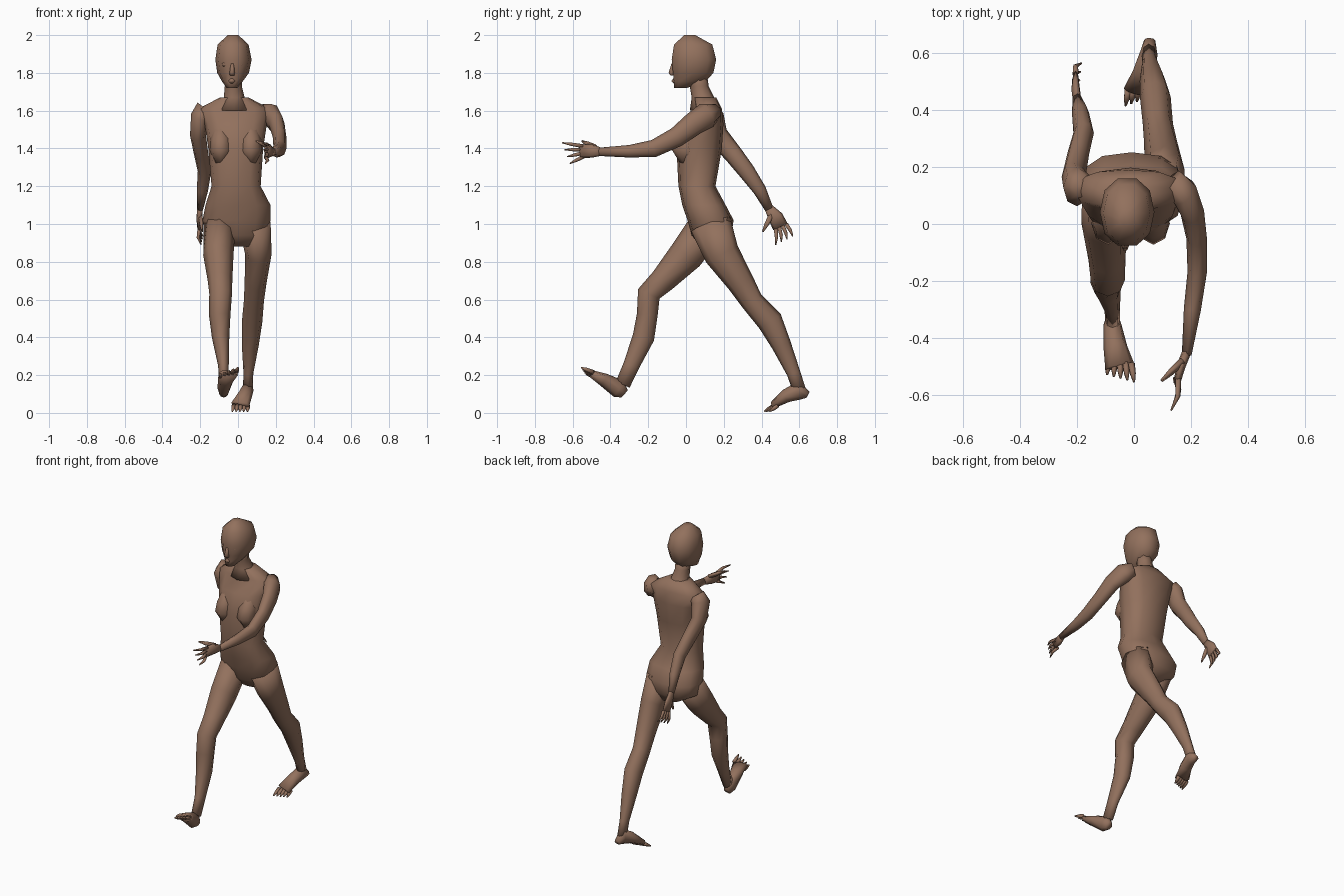
import bpy, bmesh
from math import sin, cos, pi, copysign
from mathutils import Vector

skin = bpy.data.materials.new("skin")
skin.diffuse_color = (0.29, 0.165, 0.11, 1)


def loft(name, rings, n=8, power=1.0, upright=False):
    """Skin rings of (x, y, z, half width, half depth) along their path."""
    bm = bmesh.new()
    pts = [Vector(r[:3]) for r in rings]
    loops = []
    for i, r in enumerate(rings):
        t = (pts[min(i + 1, len(pts) - 1)] - pts[max(i - 1, 0)]).normalized()
        if upright:
            t = Vector((0, 0, 1))
        u = Vector((1, 0, 0))
        u = (u - t * u.dot(t)).normalized()
        v = t.cross(u)
        loop = []
        for k in range(n):
            c, s = cos(2 * pi * k / n), sin(2 * pi * k / n)
            c, s = copysign(abs(c) ** power, c), copysign(abs(s) ** power, s)
            loop.append(bm.verts.new(pts[i] + u * c * r[3] + v * s * r[4]))
        loops.append(loop)
    for a, b in zip(loops, loops[1:]):
        for k in range(n):
            j = (k + 1) % n
            bm.faces.new((a[k], a[j], b[j], b[k]))
    bm.faces.new(loops[0][::-1])
    bm.faces.new(loops[-1])
    bmesh.ops.recalc_face_normals(bm, faces=bm.faces)
    me = bpy.data.meshes.new(name)
    bm.to_mesh(me)
    bm.free()
    me.materials.append(skin)
    me.shade_smooth()
    ob = bpy.data.objects.new(name, me)
    bpy.context.collection.objects.link(ob)
    return ob


def digits(name, base_a, base_b, tip_a, tip_b, count, r, bend=(0, 0, 0)):
    """A row of fingers or toes between two base points and two tip points."""
    for i in range(count):
        f = i / (count - 1)
        a = Vector(base_a).lerp(Vector(base_b), f)
        b = Vector(tip_a).lerp(Vector(tip_b), f)
        m = a.lerp(b, 0.55) + Vector(bend)
        loft(f"{name}_{i + 1}", [(*a, r, r), (*m, r * .85, r * .85), (*b, r * .3, r * .3)], 5)


# Torso and pelvis
loft("torso", [
    (0.01, .14, .88, .07, .06), (-.008, .135, .94, .165, .105),
    (-.008, .13, 1.02, .18, .122), (0, .095, 1.10, .172, .115),
    (-.01, .058, 1.20, .13, .098), (-.012, .07, 1.40, .145, .12),
    (-.012, .09, 1.53, .165, .108), (-.02, .12, 1.61, .19, .07),
    (-.02, .10, 1.67, .075, .06)], 12, .8, True)

# Chest
for side, x in (("left", .068), ("right", -.092)):
    loft("chest_" + side, [
        (x, .03, 1.32, .035, .06), (x, .002, 1.39, .058, .075),
        (x, .01, 1.45, .055, .06), (x, .05, 1.54, .03, .04)], 8, 1, True)

# Neck and head
loft("neck", [(-.02, .10, 1.60, .09, .08), (-.02, .09, 1.67, .055, .06),
              (-.025, .07, 1.73, .045, .05), (-.025, .06, 1.80, .05, .05)], 8, 1, True)
loft("head", [
    (-.032, -.03, 1.72, .028, .035), (-.03, .02, 1.755, .055, .088),
    (-.026, .038, 1.80, .084, .112), (-.024, .042, 1.87, .096, .123),
    (-.026, .038, 1.95, .082, .106), (-.026, .02, 2.0, .028, .03)], 10, .9, True)

# Nose, lips and eyes
loft("nose", [(-.03, -.07, 1.85, .008, .008), (-.031, -.075, 1.80, .014, .02),
              (-.031, -.07, 1.785, .012, .012)], 6, 1, True)
loft("lips", [(-.033, -.052, 1.745, .012, .015), (-.033, -.056, 1.757, .022, .024),
              (-.033, -.052, 1.77, .012, .018)], 6, 1, True)
for side, x in (("left", .012), ("right", -.068)):
    loft("eye_" + side, [(x, -.05, 1.835, .012, .01), (x, -.05, 1.845, .018, .016),
                         (x, -.05, 1.855, .012, .01)], 6, 1, True)

# Forward-swinging arm
loft("forward_arm", [
    (.13, .15, 1.595, .05, .045), (.175, .11, 1.575, .05, .07),
    (.205, .04, 1.53, .042, .062), (.22, -.05, 1.46, .036, .053),
    (.222, -.17, 1.40, .034, .046), (.205, -.30, 1.385, .03, .033),
    (.185, -.46, 1.382, .017, .022)])
loft("forward_palm", [(.185, -.45, 1.382, .016, .022), (.165, -.50, 1.387, .016, .036),
                      (.15, -.56, 1.385, .012, .036)])
digits("forward_finger", (.155, -.545, 1.412), (.145, -.54, 1.358),
       (.13, -.655, 1.43), (.145, -.615, 1.32), 4, .011, (.012, 0, 0))
digits("forward_thumb", (.17, -.48, 1.41), (.165, -.49, 1.405),
       (.095, -.55, 1.44), (.098, -.552, 1.438), 2, .012)

# Backward-swinging arm
loft("rear_arm", [
    (-.17, .13, 1.61, .055, .04), (-.20, .13, 1.57, .05, .07),
    (-.212, .165, 1.47, .042, .058), (-.195, .25, 1.37, .038, .05),
    (-.177, .32, 1.28, .036, .045), (-.188, .39, 1.18, .03, .035),
    (-.20, .44, 1.08, .016, .023)])
loft("rear_palm", [(-.20, .435, 1.09, .015, .022), (-.205, .475, 1.035, .015, .04),
                   (-.205, .50, .985, .012, .042)])
digits("rear_finger", (-.205, .53, 1.0), (-.205, .475, .975),
       (-.185, .565, .935), (-.195, .475, .89), 4, .011, (-.012, .004, 0))
digits("rear_thumb", (-.20, .45, 1.05), (-.20, .452, 1.04),
       (-.19, .405, .96), (-.19, .407, .958), 2, .012)

# Front leg and foot
loft("front_leg", [
    (-.098, .12, 1.0, .085, .10), (-.104, .0, .835, .08, .092),
    (-.095, -.125, .70, .065, .068), (-.092, -.197, .63, .06, .062),
    (-.097, -.205, .52, .057, .055), (-.092, -.225, .40, .046, .058),
    (-.077, -.29, .25, .028, .043), (-.075, -.335, .15, .026, .04)])
loft("front_foot", [
    (-.076, -.325, .10, .022, .025), (-.076, -.355, .127, .032, .05),
    (-.065, -.435, .175, .042, .036), (-.05, -.50, .207, .052, .02)])
digits("front_toe", (-.01, -.49, .215), (-.09, -.48, .192),
       (0, -.555, .24), (-.095, -.53, .205), 5, .013)

# Back leg and foot
loft("back_leg", [
    (.088, .13, 1.0, .085, .11), (.108, .19, .84, .07, .094),
    (.093, .29, .69, .058, .072), (.084, .35, .59, .053, .06),
    (.075, .445, .485, .054, .068), (.065, .505, .36, .045, .052),
    (.055, .57, .21, .026, .036), (.052, .60, .12, .026, .035)])
loft("back_foot", [
    (.055, .645, .095, .02, .018), (.052, .60, .12, .031, .05),
    (.035, .53, .09, .04, .036), (.012, .465, .045, .05, .02)])
digits("back_toe", (-.022, .47, .04), (.052, .485, .04),
       (-.03, .415, .008), (.05, .445, .008), 5, .013)
